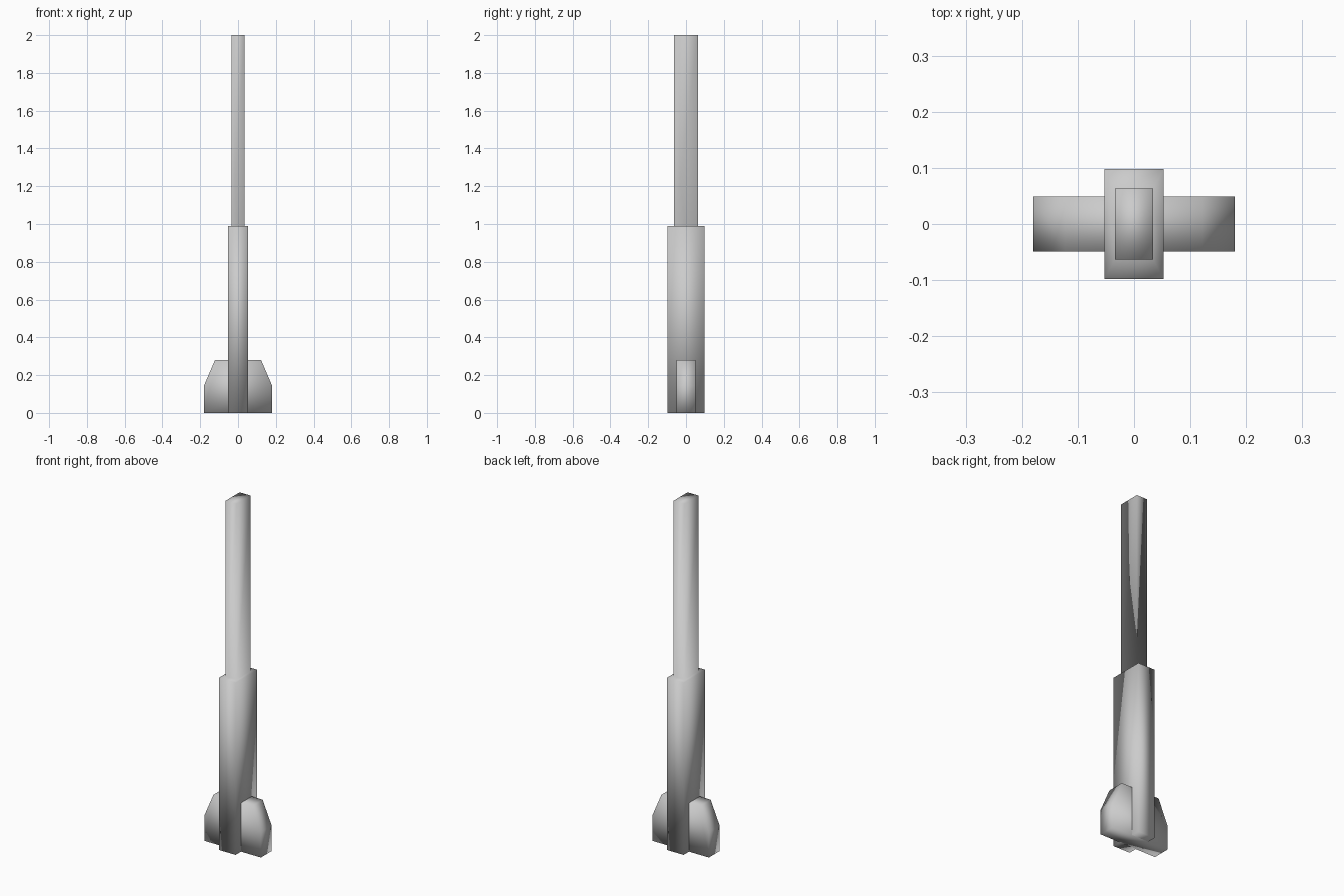
import bpy, bmesh

cube = bpy.data.objects.get("Cube")
if cube:
    bpy.data.objects.remove(cube, do_unlink=True)

grey = bpy.data.materials.new("plain_grey")
grey.use_nodes = True
grey.diffuse_color = (0.6, 0.6, 0.6, 1)
grey.node_tree.nodes["Principled BSDF"].inputs["Base Color"].default_value = (0.6, 0.6, 0.6, 1)


def finish(name, bm):
    """Turn a bmesh into a smooth-shaded grey object."""
    bmesh.ops.recalc_face_normals(bm, faces=bm.faces[:])
    for face in bm.faces:
        face.smooth = True
    mesh = bpy.data.meshes.new(name)
    bm.to_mesh(mesh)
    bm.free()
    mesh.materials.append(grey)
    obj = bpy.data.objects.new(name, mesh)
    bpy.context.collection.objects.link(obj)
    return obj


def ring(bm, half_x, half_y, z):
    corners = ((-1, -1), (1, -1), (1, 1), (-1, 1))
    return [bm.verts.new((half_x * sx, half_y * sy, z)) for sx, sy in corners]


# Stepped body: wide lower block, ledge, then narrow upper mast
bm = bmesh.new()
levels = ((0.053, 0.098, 0), (0.053, 0.098, 0.99),
          (0.034, 0.063, 0.99), (0.034, 0.063, 2))
rings = [ring(bm, *level) for level in levels]
for low, high in zip(rings, rings[1:]):
    for i in range(4):
        j = (i + 1) % 4
        bm.faces.new((low[i], low[j], high[j], high[i]))
bm.faces.new(rings[0])
bm.faces.new(rings[-1])
finish("stepped_body", bm)

# Side fins: one bevel-topped profile running through the body
bm = bmesh.new()
half = ((0.18, 0), (0.18, 0.145), (0.122, 0.28))
profile = list(half) + [(-x, z) for x, z in reversed(half)]
front = bm.faces.new([bm.verts.new((x, -0.049, z)) for x, z in profile])
extruded = bmesh.ops.extrude_face_region(bm, geom=[front], use_keep_orig=True)
moved = [g for g in extruded["geom"] if isinstance(g, bmesh.types.BMVert)]
bmesh.ops.translate(bm, verts=moved, vec=(0, 0.098, 0))
finish("side_fins", bm)
